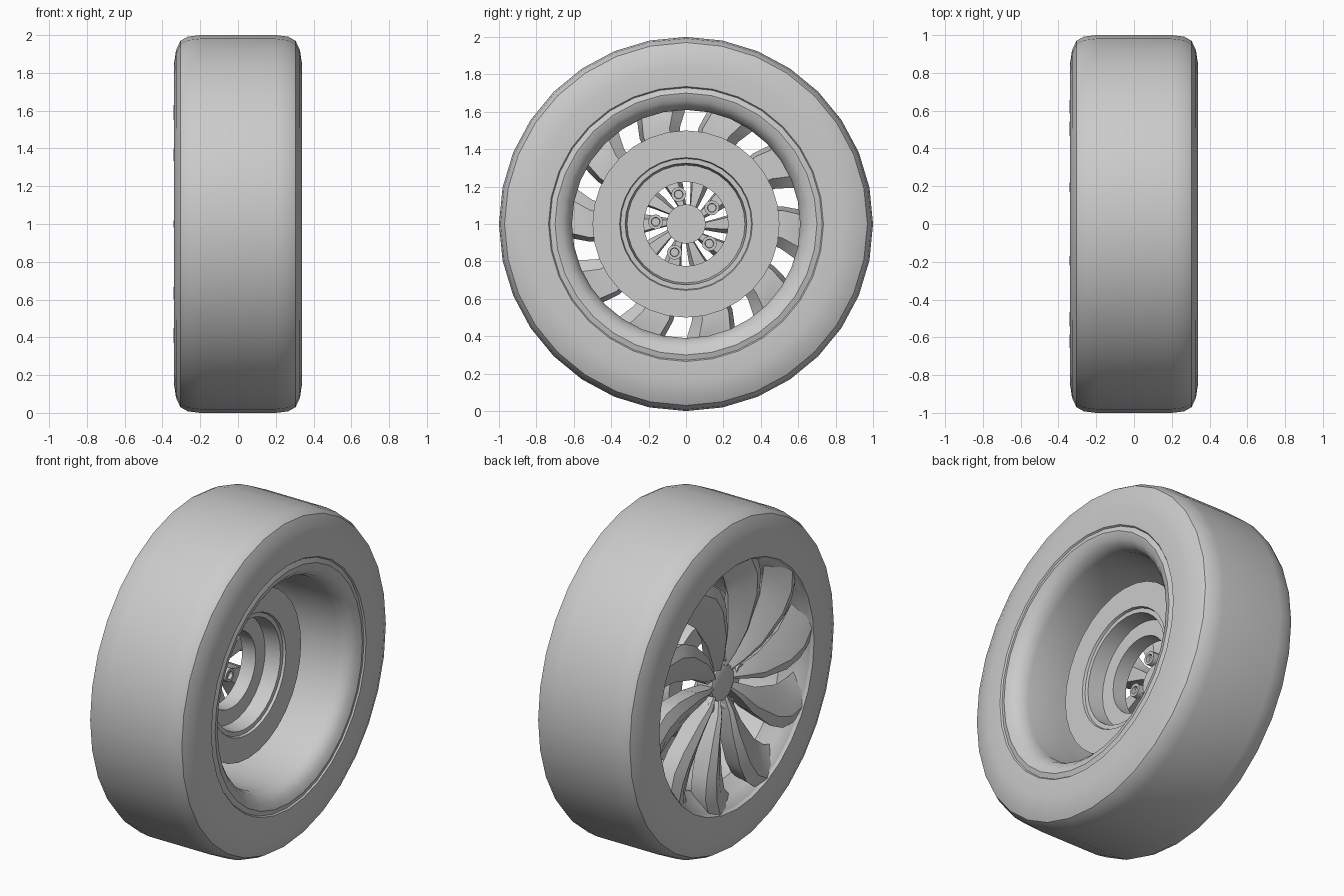
import bpy, bmesh
from math import cos, sin, radians, tau

if "Cube" in bpy.data.objects:
    bpy.data.objects.remove(bpy.data.objects["Cube"])


def finish(bm, name, angle=35):
    bmesh.ops.remove_doubles(bm, verts=bm.verts, dist=1e-5)
    bmesh.ops.recalc_face_normals(bm, faces=bm.faces)
    me = bpy.data.meshes.new(name)
    bm.to_mesh(me)
    bm.free()
    ob = bpy.data.objects.new(name, me)
    bpy.context.collection.objects.link(ob)
    bpy.ops.object.select_all(action='DESELECT')
    ob.select_set(True)
    bpy.context.view_layer.objects.active = ob
    bpy.ops.object.shade_smooth_by_angle(angle=radians(angle))
    return ob


def polar(x, r, a, y0=0.0, z0=1.0):
    return (x, y0 + r * cos(a), z0 + r * sin(a))


def spin(bm, profile, n=32, closed=False, y0=0.0, z0=1.0):
    """Turn an (x, radius) profile around the wheel axis."""
    rings = [[bm.verts.new(polar(x, r, tau * i / n, y0, z0)) for i in range(n)]
             for x, r in profile]
    pairs = list(zip(rings, rings[1:] + rings[:1]))
    for a, b in pairs if closed else pairs[:-1]:
        for i in range(n):
            j = (i + 1) % n
            bm.faces.new((a[i], a[j], b[j], b[i]))


def lathe(name, profile, n=32, closed=False):
    bm = bmesh.new()
    spin(bm, profile, n, closed)
    return finish(bm, name)


# Tyre: flat tread, rounded shoulders, flat sidewalls
half = [(0.20, 1.0), (0.265, 0.992), (0.305, 0.97), (0.328, 0.92),
        (0.34, 0.84), (0.338, 0.735), (0.29, 0.70)]
lathe("tyre", [(-x, r) for x, r in reversed(half)] + half)

# Rim barrel with a rolled lip on the open inner side
lathe("rim_barrel", [(-0.31, 0.742), (-0.328, 0.737), (-0.322, 0.722), (-0.27, 0.685),
                     (-0.20, 0.62), (0.0, 0.61), (0.24, 0.61), (0.29, 0.625),
                     (0.325, 0.66), (0.338, 0.70), (0.325, 0.742)])

# Brake disc with recessed hub hat
lathe("brake_disc", [(0.07, 0.50), (0.07, 0.355), (0.055, 0.35), (0.055, 0.325),
                     (-0.04, 0.315), (-0.04, 0.225), (-0.13, 0.225), (-0.13, 0.35),
                     (0.0, 0.36), (0.0, 0.50)], 32, True)

# Swirled turbine blades: radius, angle, front x, back x, depth of slanted edge
stations = [(0.08, 100, -0.245, -0.17, 0.02), (0.18, 106, -0.285, -0.17, 0.04),
            (0.32, 109, -0.315, -0.19, 0.06), (0.52, 106, -0.338, -0.20, 0.08),
            (0.64, 102, -0.342, -0.20, 0.09), (0.732, 96, -0.332, -0.24, 0.06)]
bm = bmesh.new()
for k in range(10):
    rows = []
    for r, a, xf, xb, d in stations:
        section = [(-1, xf + d), (-0.15, xf + d * 0.35), (0.45, xf),
                   (1, xf + d * 0.3), (0.8, xb), (-0.5, xb)]
        rows.append([bm.verts.new(polar(x, r, radians(a + 36 * k + 12.5 * t)))
                     for t, x in section])
    for p, q in zip(rows, rows[1:]):
        for i in range(6):
            j = (i + 1) % 6
            bm.faces.new((p[i], p[j], q[j], q[i]))
    bm.faces.new(rows[0])
    bm.faces.new(rows[-1])
finish(bm, "spoke_blades", 30)

# Centre cap
lathe("centre_cap", [(-0.25, 0.0), (-0.255, 0.08), (-0.245, 0.105),
                     (-0.15, 0.105), (-0.15, 0.0)], 24)

# Five lug nut sockets
bm = bmesh.new()
for k in range(5):
    a = radians(32 + 72 * k)
    spin(bm, [(-0.24, 0.0), (-0.24, 0.024), (-0.25, 0.027), (-0.25, 0.04),
              (-0.14, 0.04), (-0.14, 0.024), (-0.16, 0.022), (-0.16, 0.0)],
         12, False, 0.163 * cos(a), 1 + 0.163 * sin(a))
finish(bm, "lug_nuts")
